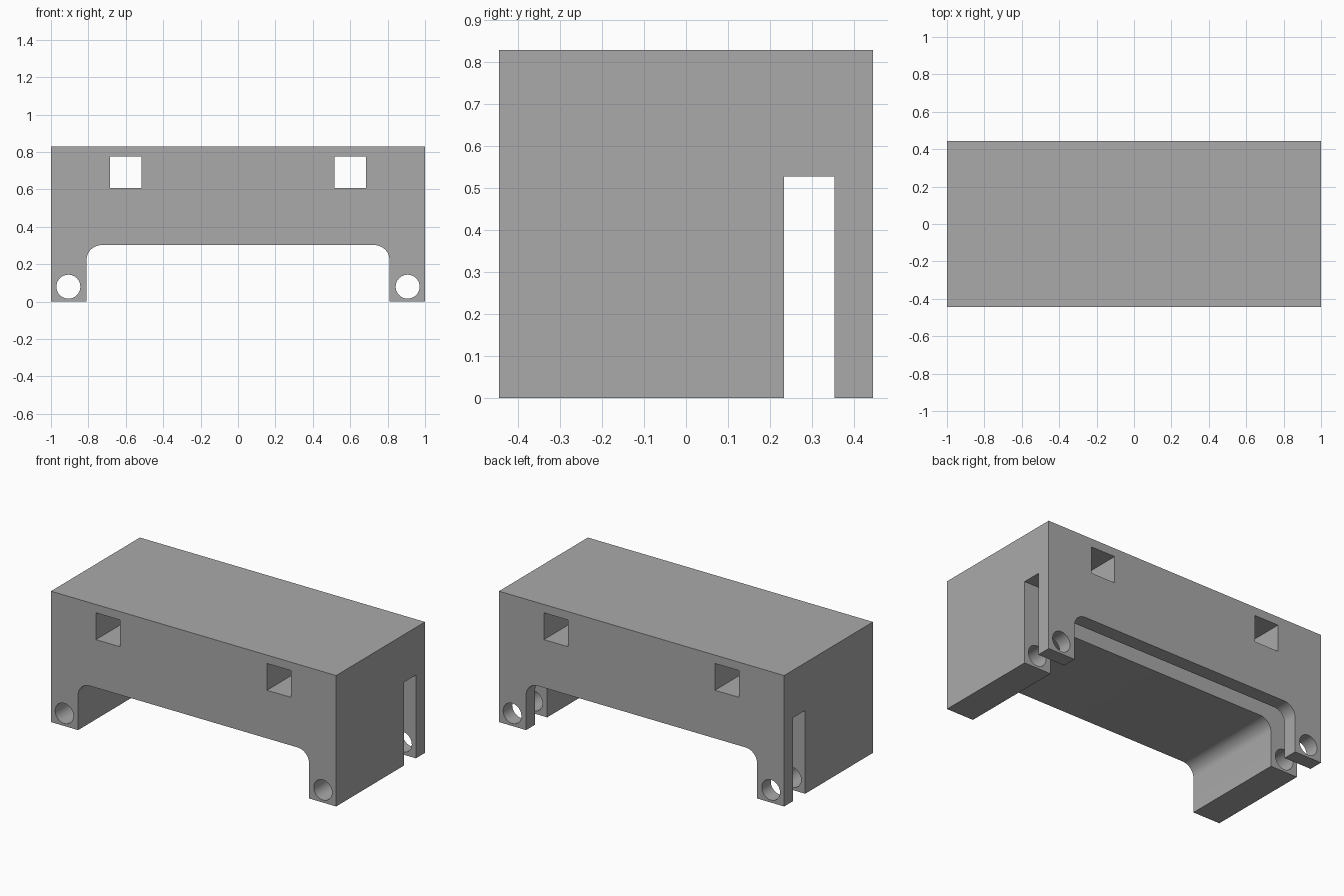
import bpy
import bmesh
from math import cos, sin, pi, radians

cube = bpy.data.objects.get("Cube")
if cube:
    bpy.data.objects.remove(cube, do_unlink=True)

WIDTH, DEPTH, HEIGHT = 2.0, 0.89, 0.83
OVER = 0.1  # how far cutters reach past the block

grey = bpy.data.materials.new("plain grey")
grey.use_nodes = True
grey.diffuse_color = (0.4, 0.4, 0.4, 1)
grey.node_tree.nodes["Principled BSDF"].inputs["Base Color"].default_value = (0.4, 0.4, 0.4, 1)


def prism(name, outline, y0, y1):
    """Extrude an outline in x and z along y."""
    bm = bmesh.new()
    face = bm.faces.new([bm.verts.new((x, y0, z)) for x, z in outline])
    ext = bmesh.ops.extrude_face_region(bm, geom=[face])
    verts = [v for v in ext["geom"] if isinstance(v, bmesh.types.BMVert)]
    bmesh.ops.translate(bm, verts=verts, vec=(0, y1 - y0, 0))
    bmesh.ops.recalc_face_normals(bm, faces=bm.faces)
    mesh = bpy.data.meshes.new(name)
    bm.to_mesh(mesh)
    bm.free()
    mesh.materials.append(grey)
    obj = bpy.data.objects.new(name, mesh)
    bpy.context.collection.objects.link(obj)
    return obj


def rect(x0, x1, z0, z1):
    return [(x0, z0), (x1, z0), (x1, z1), (x0, z1)]


def arc(cx, cz, r, start, end, steps):
    angles = [start + (end - start) * i / steps for i in range(steps + 1)]
    return [(cx + r * cos(a), cz + r * sin(a)) for a in angles]


# Bridge body: a block on two legs with rounded inner corners
HALF, LEG, ARCH, FILLET = WIDTH / 2, 0.81, 0.302, 0.08
outline = [(-HALF, 0), (-HALF, HEIGHT), (HALF, HEIGHT), (HALF, 0), (LEG, 0)]
outline += arc(LEG - FILLET, ARCH - FILLET, FILLET, 0, pi / 2, 12)
outline += arc(FILLET - LEG, ARCH - FILLET, FILLET, pi / 2, pi, 12)
outline += [(-LEG, 0)]
body = prism("bridge_block", outline, -DEPTH / 2, DEPTH / 2)

# Cutters: slot across the width, square windows and round leg holes
y0, y1 = -DEPTH / 2 - OVER, DEPTH / 2 + OVER
cutters = [prism("slot_cutter", rect(-HALF - OVER, HALF + OVER, -OVER, 0.528), 0.234, 0.354)]
for side, s in (("left", 1), ("right", -1)):
    window = rect(s * 0.6 - 0.085, s * 0.6 + 0.085, 0.607, 0.777)
    cutters.append(prism(side + "_window_cutter", window, y0, y1))
    hole = arc(s * 0.907, 0.08, 0.064, 0, 2 * pi, 48)[:-1]
    cutters.append(prism(side + "_hole_cutter", hole, y0, y1))

bpy.ops.object.select_all(action="DESELECT")
body.select_set(True)
bpy.context.view_layer.objects.active = body
for cutter in cutters:
    cutter.hide_render = True
    mod = body.modifiers.new(cutter.name, "BOOLEAN")
    mod.operation = "DIFFERENCE"
    mod.solver = "EXACT"
    mod.object = cutter
    bpy.ops.object.modifier_apply(modifier=mod.name)
for cutter in cutters:
    bpy.data.objects.remove(cutter, do_unlink=True)

bpy.ops.object.shade_smooth_by_angle(angle=radians(30))
